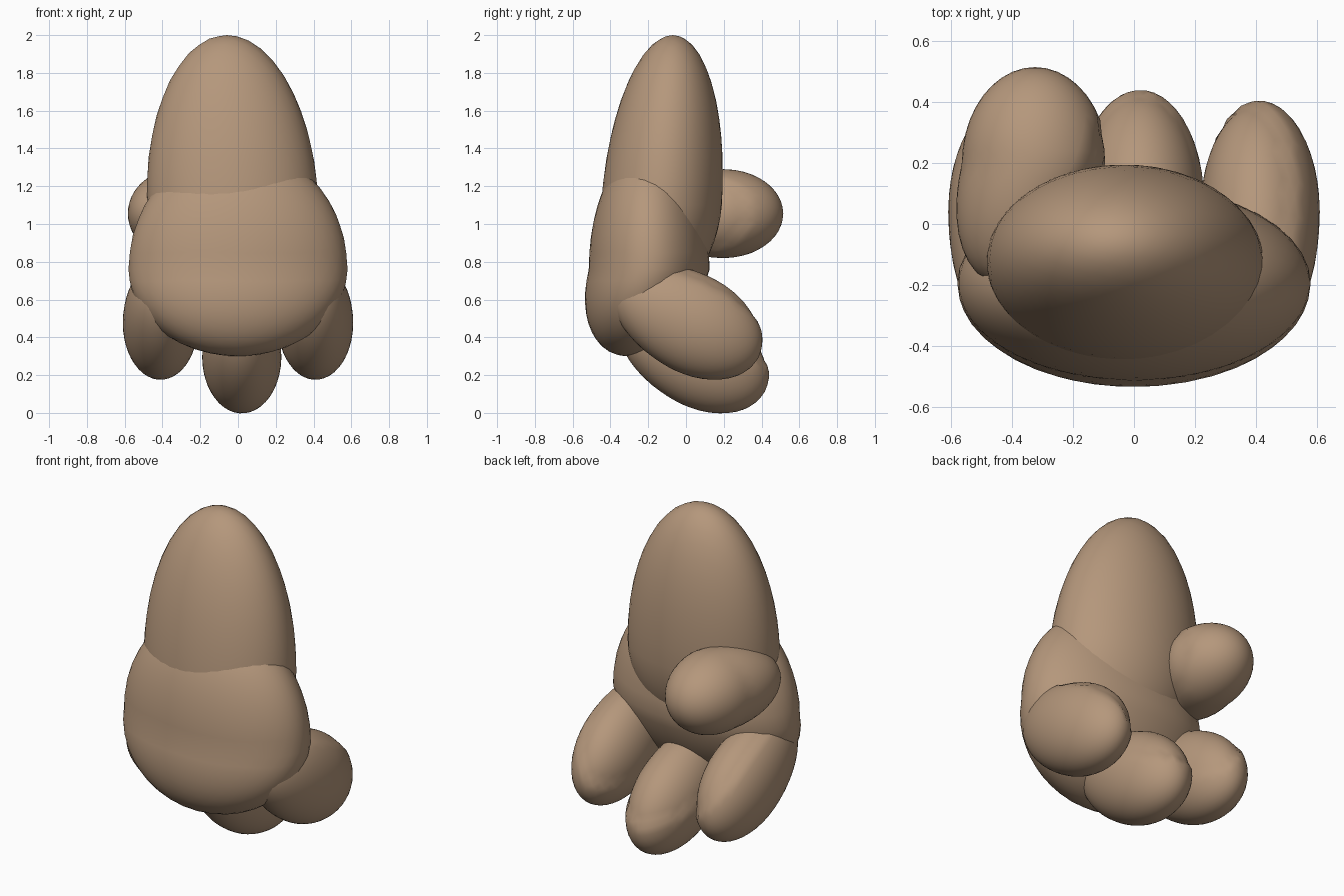
import bpy, bmesh
from math import radians
from mathutils import Matrix, Vector

if "Cube" in bpy.data.objects:
    bpy.data.objects.remove(bpy.data.objects["Cube"])

skin = bpy.data.materials.new("skin")
skin.diffuse_color = (0.46, 0.31, 0.20, 1)
skin.use_nodes = True
skin.node_tree.nodes["Principled BSDF"].inputs["Base Color"].default_value = skin.diffuse_color


def egg(name, center, shape, matrix=Matrix(), pad=None, limit=0.5):
    """Unit ball bent by shape(); an optional pad is sunk in a jagged step."""
    bm = bmesh.new()
    bmesh.ops.create_icosphere(bm, subdivisions=4, radius=1)
    for v in bm.verts:
        p = v.co.copy()
        sunk = pad is not None and p.dot(Vector(pad).normalized()) > limit
        v.co = matrix @ (Vector(shape(*p)) * (0.96 if sunk else 1)) + Vector(center)
    bmesh.ops.recalc_face_normals(bm, faces=bm.faces)
    me = bpy.data.meshes.new(name)
    bm.to_mesh(me)
    bm.free()
    ob = bpy.data.objects.new(name, me)
    bpy.context.collection.objects.link(ob)
    me.materials.append(skin)
    for f in me.polygons:
        f.use_smooth = True
    return ob


# Tall upper dome: long above its widest level, short and hidden below it
def dome(x, y, z):
    h = z * (0.9 if z > 0 else 0.5)
    return (0.455 * x - 0.035 * h, 0.32 * y + (0.067 * h if z > 0 else 0.08 * h), h)


egg("upper_dome", (-0.028, -0.13, 1.1), dome)


# Broad palm whose underside leans forward
def palm(x, y, z):
    h = z * (0.65 if z > 0 else 0.46)
    return (0.58 * x, 0.32 * y + (0 if z > 0 else 0.25 * h), h)


egg("palm", (0, -0.195, 0.76), palm)


# Three fingers slanting down and back, roots stretched into the palm
def finger(x, y, z):
    return (0.2 * x, y * (0.389 if y > 0 else 0.47), 0.268 * z)


slant = Matrix.Rotation(radians(-28.5), 3, 'X')
for name, side in (("right_finger", 1), ("left_finger", -1)):
    egg(name, (0.41 * side, 0.04, 0.475), finger, slant, (-0.6 * side, -0.1, 0.8), 0.35)
egg("middle_finger", (0.02, 0.075, 0.297), lambda x, y, z: (0.21 * x, *finger(x, y, z)[1:]),
    slant, (0, -0.35, 0.9), 0.15)


# Thumb projecting straight back from the left side
def thumb(x, y, z):
    return (0.24 * x - (0.0 if y > 0 else -0.12 * y) * 0.8, y * (0.315 if y > 0 else 0.4), 0.235 * z)


egg("thumb", (-0.325, 0.2, 1.055), thumb, Matrix.Identity(3), (0.9, -0.45, 0), 0.6)
